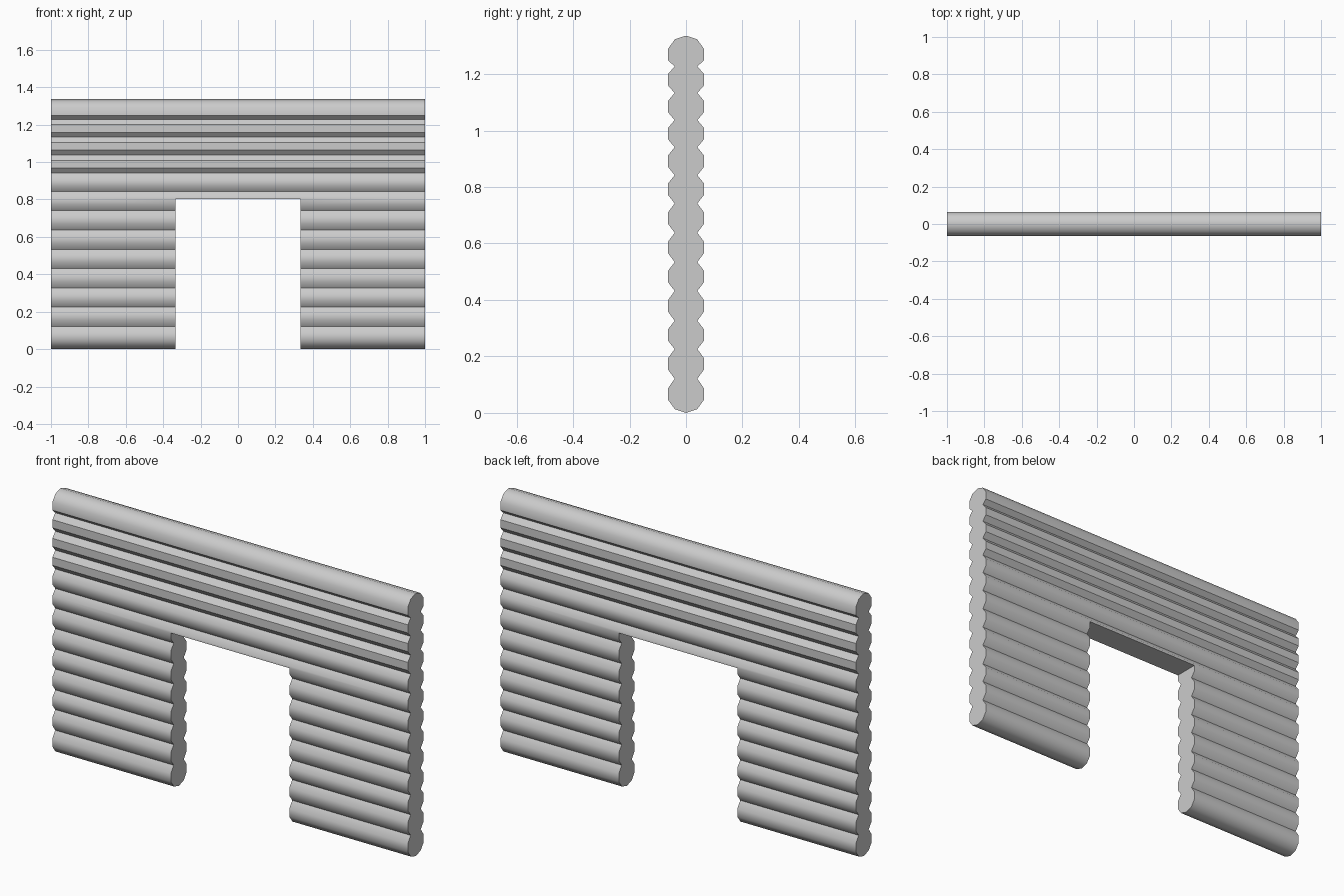
import bpy, bmesh, math

if "Cube" in bpy.data.objects:
    bpy.data.objects.remove(bpy.data.objects["Cube"])

HALF_LEN = 1.0
R = 0.0667            # log radius (ten-sided section)
HEIGHT = 1.336
# heights of the grooves between the stacked logs
GROOVES = [0.121, 0.226, 0.326, 0.432, 0.534, 0.638,
           0.742, 0.842, 0.941, 1.037, 1.133, 1.227]


def half_profile():
    """Right-hand (+y) outline of the log stack, bottom to top."""
    wide, narrow = R * math.sin(math.radians(72)), R * math.sin(math.radians(36))
    flat, cap = R * math.cos(math.radians(72)), R * (1 - math.cos(math.radians(36)))
    pts = [(0, 0), (narrow, cap)]
    n = len(GROOVES)
    for i in range(n + 1):
        if i == 0:
            c = R
        elif i == n:
            c = HEIGHT - R
        else:
            c = (GROOVES[i - 1] + GROOVES[i]) / 2
        pts += [(wide, c - flat), (wide, c + flat)]
        if i < n:
            pts.append((narrow + 0.001, GROOVES[i]))
    return pts + [(narrow, HEIGHT - cap), (0, HEIGHT)]


# log wall: mirrored outline extruded along x
right = half_profile()
outline = right + [(-y, z) for y, z in reversed(right[1:-1])]
bm = bmesh.new()
face = bm.faces.new([bm.verts.new((-HALF_LEN, y, z)) for y, z in outline])
ext = bmesh.ops.extrude_face_region(bm, geom=[face])
moved = [g for g in ext["geom"] if isinstance(g, bmesh.types.BMVert)]
bmesh.ops.translate(bm, verts=moved, vec=(2 * HALF_LEN, 0, 0))
bmesh.ops.recalc_face_normals(bm, faces=bm.faces)
mesh = bpy.data.meshes.new("log_wall")
bm.to_mesh(mesh)
bm.free()
wall = bpy.data.objects.new("log_wall", mesh)
bpy.context.collection.objects.link(wall)

# doorway cutter
bpy.ops.mesh.primitive_cube_add(size=1, location=(0, 0, 0.302))
cutter = bpy.context.object
cutter.name = "doorway_cutter"
cutter.scale = (0.667, 0.5, 1.0)
cutter.hide_render = True

# cut the doorway
mod = wall.modifiers.new("doorway", "BOOLEAN")
mod.operation = "DIFFERENCE"
mod.solver = "EXACT"
mod.object = cutter
bpy.ops.object.select_all(action="DESELECT")
wall.select_set(True)
bpy.context.view_layer.objects.active = wall
bpy.ops.object.modifier_apply(modifier=mod.name)
bpy.data.objects.remove(cutter)

# rounded logs, crisp grooves and ends
bpy.ops.object.shade_smooth_by_angle(angle=math.radians(40))
